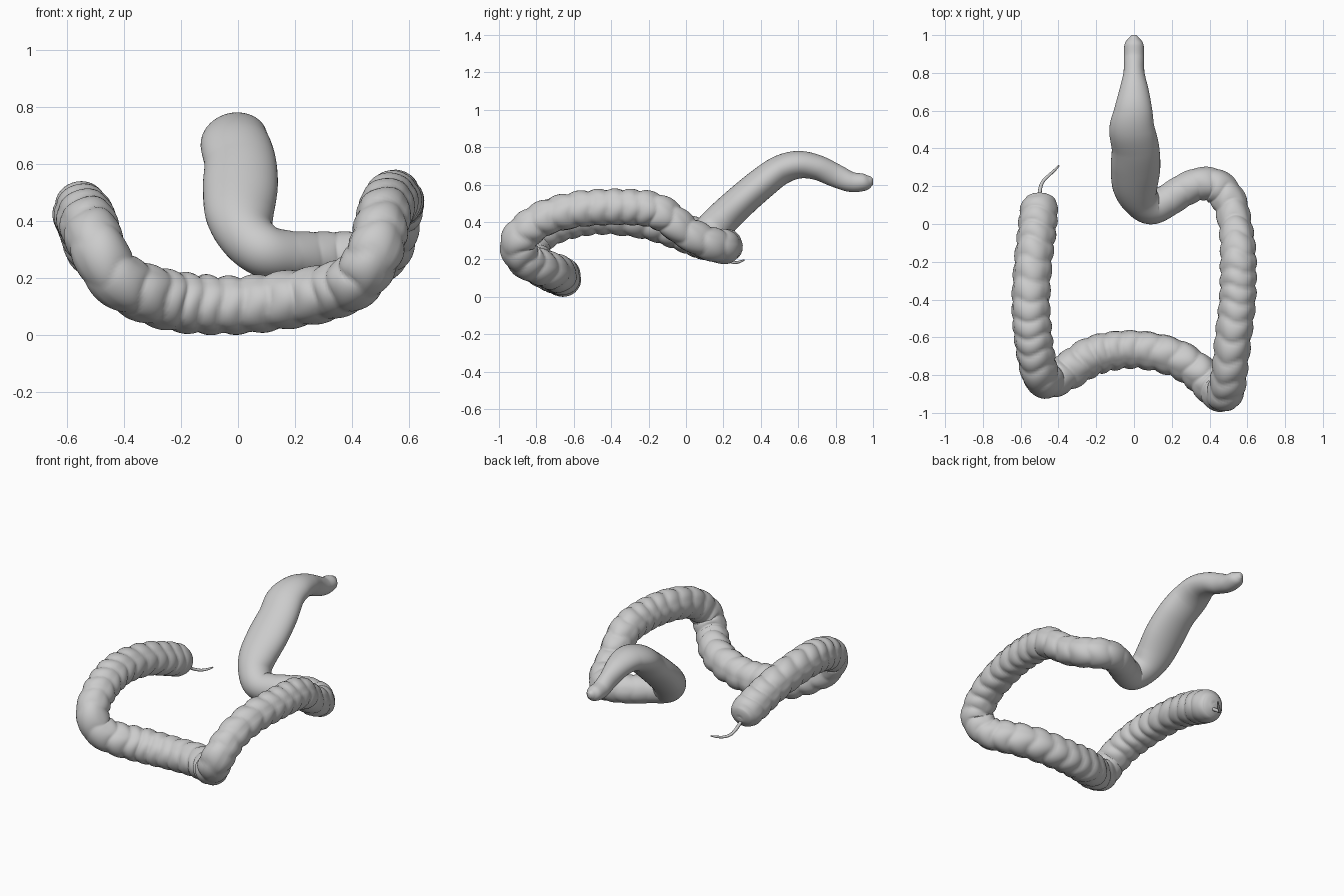
import bpy, bmesh, math
from mathutils import Vector

SIDES = 40


def spline(keys, steps):
    """Catmull-Rom through rows of numbers, same weights for position and radii."""
    pts = [keys[0]] + keys + [keys[-1]]
    out = []
    for i in range(1, len(pts) - 2):
        for k in range(steps):
            t = k / steps
            out.append([0.5 * (2 * b + (c - a) * t + (2 * a - 5 * b + 4 * c - d) * t * t
                               + (3 * b - a - 3 * c + d) * t ** 3)
                        for a, b, c, d in zip(*pts[i - 1:i + 3])])
    out.append(list(keys[-1]))
    return out


def tube(name, rows, sides, shape):
    """Skin rings along rows (x, y, z, ...); shape(row, length, angle) gives the two offsets."""
    bm = bmesh.new()
    pos = [Vector(r[:3]) for r in rows]
    side, s, rings = Vector((1, 0, 0)), 0.0, []
    for i, p in enumerate(pos):
        tan = (pos[min(i + 1, len(pos) - 1)] - pos[max(i - 1, 0)]).normalized()
        side = (side - tan * side.dot(tan)).normalized()
        up = side.cross(tan)
        if i:
            s += (p - pos[i - 1]).length
        ring = []
        for k in range(sides):
            u, v = shape(rows[i], s, 2 * math.pi * k / sides)
            ring.append(bm.verts.new(p + side * u + up * v))
        rings.append(ring)
    for a, b in zip(rings, rings[1:]):
        for k in range(sides):
            j = (k + 1) % sides
            bm.faces.new((a[k], a[j], b[j], b[k]))
    bm.faces.new(rings[0][::-1])
    bm.faces.new(rings[-1])
    bmesh.ops.recalc_face_normals(bm, faces=bm.faces)
    for f in bm.faces:
        f.smooth = True
    me = bpy.data.meshes.new(name)
    bm.to_mesh(me)
    bm.free()
    ob = bpy.data.objects.new(name, me)
    bpy.context.collection.objects.link(ob)
    return ob


def gut_shape(row, s, a):
    # pouches separated by narrow creases, split lengthwise by three bands
    w, h, amp = row[3:6]
    phase = math.pi * s / 0.092 + 0.6 * math.sin(9 * s) + 0.45 * math.sin(3 * a + 5 * s)
    bulge = abs(math.sin(phase)) ** 0.7
    band = abs(math.cos(1.5 * a + 0.4)) ** 0.6
    f = 1 + amp * (0.06 - 0.15 * (1 - bulge * (0.35 + 0.65 * band)))
    return w * f * math.cos(a), h * f * math.sin(a)


# Smooth lower end: x, y, z, half width, half thickness, pouch amount
rectum = [
    (0, 1.0, .615, .012, .016, 0), (0, .985, .615, .028, .03, 0),
    (0, .95, .612, .05, .046, 0), (0, .88, .615, .054, .054, 0),
    (0, .8, .648, .056, .062, 0), (0, .7, .692, .08, .067, 0),
    (-.004, .6, .706, .102, .074, 0), (-.01, .5, .675, .121, .08, 0),
    (.008, .4, .602, .126, .085, 0), (.008, .3, .517, .131, .088, 0),
    (.006, .2, .423, .12, .092, 0), (.03, .132, .35, .1, .094, 0),
]
# Bend, then up the right limb
right_limb = [
    (.09, .09, .297, .092, .092, 0), (.17, .12, .281, .086, .086, .1),
    (.26, .177, .276, .086, .086, .3), (.35, .213, .275, .087, .087, .5),
    (.44, .197, .268, .092, .092, .7), (.505, .12, .285, .09, .09, .8),
    (.535, 0, .345, .088, .088, 1), (.548, -.1, .425, .092, .092, 1),
    (.552, -.2, .468, .095, .095, 1), (.548, -.4, .478, .096, .096, 1),
    (.525, -.6, .462, .096, .096, 1), (.505, -.78, .407, .094, .094, 1),
    (.48, -.895, .3, .097, .097, .8),
]
# Sagging cross piece
cross = [
    (.42, -.865, .2, .095, .095, .9), (.33, -.775, .155, .097, .097, 1),
    (.2, -.7, .128, .1, .1, 1), (0, -.662, .105, .1, .1, 1),
    (-.2, -.69, .115, .104, .104, 1), (-.34, -.77, .153, .1, .1, 1),
    (-.435, -.82, .21, .098, .098, .6),
]
# Left limb to the blunt end
left_limb = [
    (-.49, -.81, .305, .098, .098, .6), (-.52, -.7, .383, .099, .099, 1),
    (-.54, -.55, .425, .101, .101, 1), (-.547, -.4, .432, .1, .1, 1),
    (-.535, -.2, .405, .1, .1, 1), (-.517, -.05, .357, .101, .101, 1),
    (-.505, .06, .312, .101, .101, .6), (-.5, .11, .292, .092, .092, .2),
    (-.5, .14, .282, .07, .07, 0), (-.5, .155, .277, .035, .035, 0),
    (-.5, .159, .276, .008, .008, 0),
]
tube("large_intestine", spline(rectum + right_limb + cross + left_limb, 14), SIDES, gut_shape)

# Thin curved tail on the blunt end
tail = [(-.5, .13, .265, .011), (-.497, .185, .225, .01), (-.482, .225, .195, .009),
        (-.45, .258, .183, .008), (-.42, .285, .187, .007), (-.397, .31, .196, .004)]
tube("appendix", spline(tail, 6), 12,
     lambda row, s, a: (row[3] * math.cos(a), row[3] * math.sin(a)))
